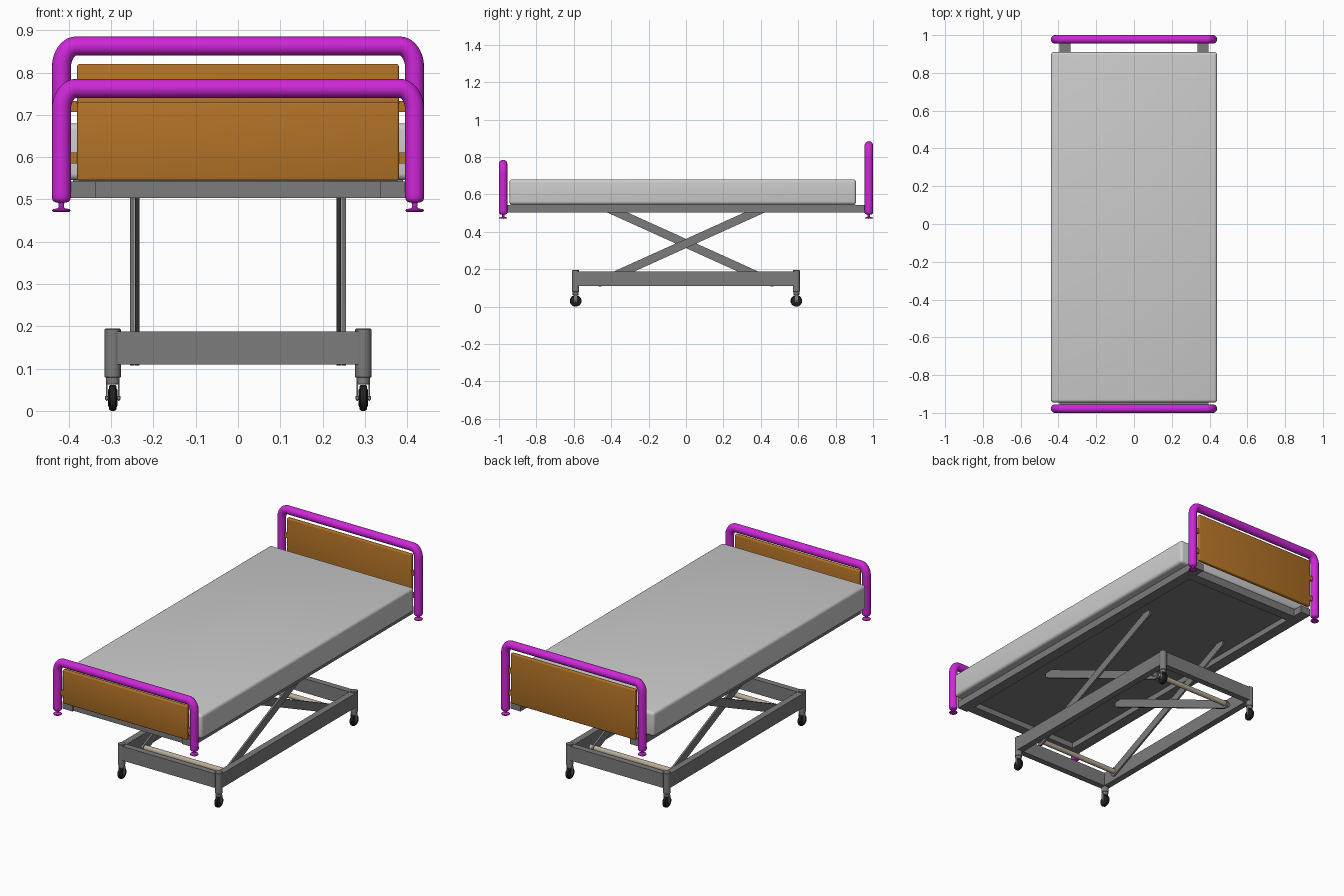
import bpy, bmesh
from math import pi, sin, cos, atan2, radians
from mathutils import Matrix, Vector

if "Cube" in bpy.data.objects:
    bpy.data.objects.remove(bpy.data.objects["Cube"])


def material(name, rgb):
    m = bpy.data.materials.new(name)
    m.diffuse_color = (*rgb, 1)
    m.use_nodes = True
    m.node_tree.nodes["Principled BSDF"].inputs["Base Color"].default_value = m.diffuse_color
    return m


PURPLE = material("purple_tube", (0.62, 0.02, 0.68))
WOOD = material("wood", (0.45, 0.17, 0.02))
METAL = material("dark_metal", (0.2, 0.2, 0.2))
BLACK = material("black_rubber", (0.015, 0.015, 0.015))
BEIGE = material("beige_rod", (0.5, 0.42, 0.32))


def finish(name, bm, mat=None):
    bmesh.ops.recalc_face_normals(bm, faces=bm.faces[:])
    me = bpy.data.meshes.new(name)
    bm.to_mesh(me)
    bm.free()
    ob = bpy.data.objects.new(name, me)
    bpy.context.collection.objects.link(ob)
    if mat:
        me.materials.append(mat)
    smooth(ob)
    return ob


def smooth(ob):
    bpy.ops.object.select_all(action='DESELECT')
    ob.select_set(True)
    bpy.context.view_layer.objects.active = ob
    bpy.ops.object.shade_smooth_by_angle(angle=radians(35))


def box(name, x, y, z, mat=None, bevel=0, segments=3):
    """Box from (min, max) pairs, with optional rounded edges."""
    bm = bmesh.new()
    bmesh.ops.create_cube(bm, size=1)
    for v in bm.verts:
        v.co = [(r[0] + r[1]) / 2 + c * (r[1] - r[0]) for r, c in zip((x, y, z), v.co)]
    if bevel:
        bmesh.ops.bevel(bm, geom=bm.edges[:], offset=bevel, segments=segments,
                        profile=0.5, affect='EDGES')
    return finish(name, bm, mat)


def lathe(name, profile, centre, axis='Z', mat=None, steps=24):
    """Spin (radius, height) points around an axis through centre."""
    bm = bmesh.new()
    vs = [bm.verts.new((r, 0, h)) for r, h in profile]
    es = [bm.edges.new(p) for p in zip(vs, vs[1:])]
    bmesh.ops.spin(bm, geom=vs + es, cent=(0, 0, 0), axis=(0, 0, 1),
                   angle=2 * pi, steps=steps)
    bmesh.ops.remove_doubles(bm, verts=bm.verts[:], dist=1e-5)
    turn = Matrix.Rotation(pi / 2, 4, 'Y') if axis == 'X' else Matrix()
    bm.transform(Matrix.Translation(centre) @ turn)
    return finish(name, bm, mat)


def rod(name, radius, half, centre, axis, mat, bevel=0.001):
    r, h, b = radius, half, bevel
    return lathe(name, [(0, -h), (r - b, -h), (r, b - h), (r, h - b), (r - b, h), (0, h)],
                 centre, axis, mat)


def arm(name, x, start, end, width, thick):
    """Flat bar with round ends lying in a y-z plane."""
    bm = bmesh.new()
    a = atan2(end[1] - start[1], end[0] - start[0])
    pts = []
    for (py, pz), base in ((end, a - pi / 2), (start, a + pi / 2)):
        for i in range(11):
            t = base + pi * i / 10
            pts.append((x - thick / 2, py + width / 2 * cos(t), pz + width / 2 * sin(t)))
    face = bm.faces.new([bm.verts.new(p) for p in pts])
    ext = bmesh.ops.extrude_face_region(bm, geom=[face])
    bmesh.ops.translate(bm, vec=(thick, 0, 0),
                        verts=[v for v in ext['geom'] if isinstance(v, bmesh.types.BMVert)])
    return finish(name, bm, METAL)


def bent_tube(name, y, top):
    """Upside-down U tube with softly bent corners."""
    r, xo, rx, rz, zc = 0.0225, 0.4175, 0.035, 0.052, top - 0.0225
    pts = [(-xo, 0.515)]
    for i in range(13):
        t = pi / 2 * i / 12
        pts.append((-xo + rx - rx * cos(t), zc - rz + rz * sin(t)))
    pts += [(-px, pz) for px, pz in reversed(pts)]
    cu = bpy.data.curves.new(name, 'CURVE')
    cu.dimensions = '3D'
    cu.bevel_depth, cu.bevel_resolution, cu.use_fill_caps = r, 6, True
    sp = cu.splines.new('POLY')
    sp.points.add(len(pts) - 1)
    for p, (px, pz) in zip(sp.points, pts):
        p.co = (px, y, pz, 1)
    ob = bpy.data.objects.new(name, cu)
    bpy.context.collection.objects.link(ob)
    bpy.ops.object.select_all(action='DESELECT')
    ob.select_set(True)
    bpy.context.view_layer.objects.active = ob
    bpy.ops.object.convert(target='MESH')
    ob = bpy.context.object
    ob.data.materials.clear()
    ob.data.materials.append(PURPLE)
    smooth(ob)


# Mattress and the deck panel under it
box("mattress", (-0.44, 0.44), (-0.945, 0.91), (0.546, 0.68), None, 0.016, 4)
box("deck_panel", (-0.39, 0.39), (-0.94, 0.905), (0.535, 0.547), METAL)

# Bed frame
for s, side in ((-1, "left"), (1, "right")):
    box(f"{side}_frame_rail", sorted((s * 0.335, s * 0.395)), (-0.965, 0.965),
        (0.503, 0.543), METAL)
for name, y in (("front", (-0.955, -0.9)), ("back", (0.85, 0.905))):
    box(f"{name}_frame_rail", (-0.34, 0.34), y, (0.503, 0.543), METAL)

# Head and foot ends: tube, panel, tabs and end bumpers
bumper = [(0.0225, 0.516), (0.0225, 0.504), (0.0205, 0.498), (0.016, 0.494), (0.007, 0.492),
          (0.006, 0.482), (0.009, 0.479), (0.020, 0.477), (0.022, 0.474), (0.020, 0.471), (0, 0.470)]
for end, y, top, panel_top, tabs in (("foot", -0.9775, 0.785, 0.73, (0.598,)),
                                     ("head", 0.9775, 0.885, 0.82, (0.598, 0.72))):
    bent_tube(f"{end}_tube", y, top)
    box(f"{end}_panel", (-0.38, 0.38), (y - 0.011, y + 0.011), (0.545, panel_top), WOOD, 0.005)
    for s, side in ((-1, "left"), (1, "right")):
        lathe(f"{end}_{side}_bumper", bumper, (s * 0.4175, y, 0), mat=PURPLE)
        for z in tabs:
            box(f"{end}_{side}_tab", sorted((s * 0.37, s * 0.405)), (y - 0.006, y + 0.006),
                (z - 0.013, z + 0.013), WOOD)

# Scissor lift: two crossed arms on each side, joined by low rods
for s, side in ((-1, "left"), (1, "right")):
    arm(f"{side}_outer_arm", s * 0.25, (-0.46, 0.13), (0.41, 0.523), 0.045, 0.01)
    arm(f"{side}_inner_arm", s * 0.238, (0.46, 0.13), (-0.41, 0.523), 0.045, 0.01)
for name, y in (("front", -0.46), ("back", 0.46)):
    rod(f"{name}_lift_rod", 0.014, 0.262, (0, y, 0.135), 'X', BEIGE)

# Wheeled base frame
for s, side in ((-1, "left"), (1, "right")):
    box(f"{side}_base_beam", (s * 0.296 - 0.018, s * 0.296 + 0.018), (-0.585, 0.585),
        (0.11, 0.188), METAL)
for s, end in ((-1, "front"), (1, "back")):
    box(f"{end}_base_beam", (-0.285, 0.285), (s * 0.59 - 0.017, s * 0.59 + 0.017),
        (0.11, 0.188), METAL)

# Corner posts and casters
wheel = [(0, -0.011), (0.019, -0.011), (0.022, -0.009), (0.027, -0.009), (0.030, -0.006),
         (0.031, 0), (0.030, 0.006), (0.027, 0.009), (0.022, 0.009), (0.019, 0.011), (0, 0.011)]
for sx, side in ((-1, "left"), (1, "right")):
    for sy, end in ((-1, "front"), (1, "back")):
        x, y, n = sx * 0.296, sy * 0.59, f"{end}_{side}"
        rod(f"{n}_post", 0.019, 0.058, (x, y, 0.137), 'Z', METAL, 0.002)
        rod(f"{n}_caster_head", 0.016, 0.009, (x, y, 0.072), 'Z', METAL)
        lathe(f"{n}_wheel", wheel, (x, y, 0.031), 'X', BLACK)
        rod(f"{n}_axle", 0.005, 0.018, (x, y, 0.031), 'X', METAL)
        for f in (-1, 1):
            box(f"{n}_fork", (x + f * 0.014 - 0.0015, x + f * 0.014 + 0.0015),
                (y - 0.008, y + 0.008), (0.024, 0.070), METAL)
